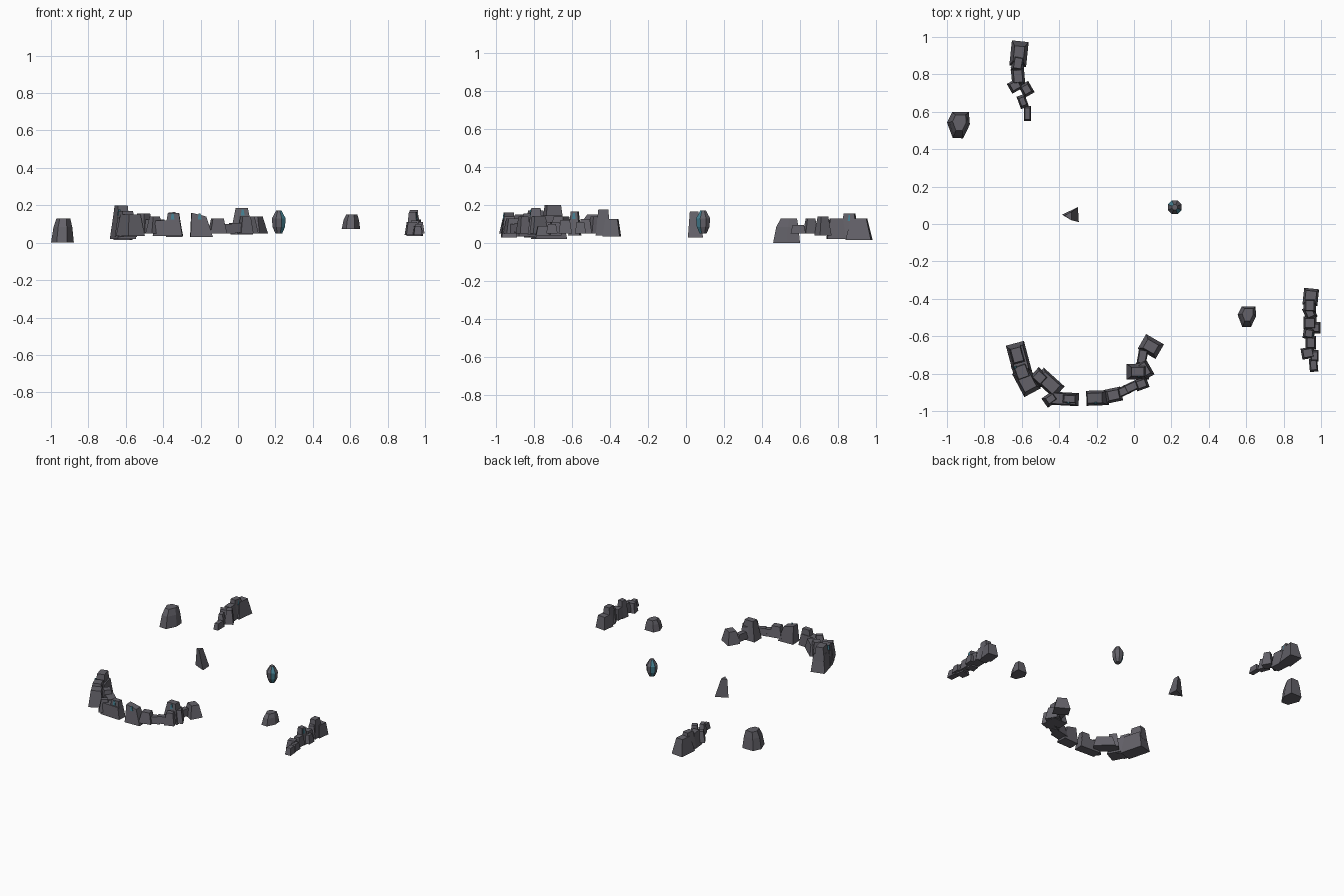
import bpy, math
from mathutils import Vector

def mat(name, c):
    m = bpy.data.materials.new(name)
    m.diffuse_color = (*c, 1)
    return m

GREY = mat("slate_grey", (0.125, 0.12, 0.14))
TEAL = mat("teal_crystal", (0.06, 0.22, 0.29))

def loft(name, rings, material=GREY):
    """Closed flat-faced solid through rings of equal point count."""
    n = len(rings[0])
    verts = [p for r in rings for p in r]
    faces = [tuple(reversed(range(n))), tuple(range(len(verts) - n, len(verts)))]
    for k in range(len(rings) - 1):
        for i in range(n):
            j = (i + 1) % n
            faces.append((k*n + i, k*n + j, (k+1)*n + j, (k+1)*n + i))
    me = bpy.data.meshes.new(name)
    me.from_pydata(verts, [], faces)
    me.materials.append(material)
    ob = bpy.data.objects.new(name, me)
    bpy.context.collection.objects.link(ob)
    return ob

def block(name, x, y, z0, z1, l, w, ang=0, taper=0.62, shift=(0, 0), slope=0, material=GREY):
    """Tapered boulder block; shift moves the top, slope tilts it along its length."""
    a = math.radians(ang)
    c, s = math.cos(a), math.sin(a)
    rings = []
    for z, f, t in ((z0, 1, 0), (z1, taper, 1)):
        ring = []
        for sx, sy in ((-1, -1), (1, -1), (1, 1), (-1, 1)):
            u = sx * l / 2 * f + shift[0] * t
            v = sy * w / 2 * f + shift[1] * t
            ring.append((x + u*c - v*s, y + u*s + v*c, z + sx * slope * t))
        rings.append(ring)
    return loft(name, rings, material)

def cluster(name, rows):
    for i, r in enumerate(rows):
        block(f"{name}_{i + 1}", *r)

# left half of the front arc
cluster("arc_left_rock", [
    (-0.615, -0.72, 0.02, 0.145, 0.17, 0.10, 105, 0.74),
    (-0.625, -0.70, 0.10, 0.20, 0.10, 0.07, 105, 0.75),
    (-0.575, -0.84, 0.035, 0.15, 0.14, 0.10, 118, 0.70),
    (-0.600, -0.79, 0.03, 0.17, 0.10, 0.09, 110, 0.65),
    (-0.455, -0.85, 0.05, 0.125, 0.15, 0.085, -42, 0.72),
    (-0.505, -0.82, 0.05, 0.155, 0.08, 0.075, -42, 0.65),
    (-0.375, -0.935, 0.035, 0.12, 0.16, 0.07, -3, 0.80),
    (-0.345, -0.935, 0.06, 0.16, 0.09, 0.055, -3, 0.65),
    (-0.445, -0.935, 0.05, 0.14, 0.08, 0.06, 35, 0.55),
])

# right half of the front arc
cluster("arc_right_rock", [
    (-0.195, -0.93, 0.03, 0.15, 0.12, 0.08, 2, 0.66, (-0.015, 0), -0.01),
    (-0.11, -0.915, 0.05, 0.13, 0.09, 0.075, 12, 0.65),
    (-0.06, -0.895, 0.05, 0.10, 0.08, 0.05, 25, 0.75),
    (-0.01, -0.87, 0.055, 0.105, 0.09, 0.05, 25, 0.75),
    (0.04, -0.855, 0.05, 0.14, 0.07, 0.06, 20, 0.65),
    (0.02, -0.79, 0.045, 0.185, 0.12, 0.085, 0, 0.55),
    (0.05, -0.78, 0.05, 0.14, 0.08, 0.10, 30, 0.65),
    (0.045, -0.71, 0.06, 0.11, 0.05, 0.09, -10, 0.75),
    (0.09, -0.655, 0.05, 0.14, 0.11, 0.09, -30, 0.60),
])

# rock wall on the right edge
cluster("right_wall_rock", [
    (0.945, -0.39, 0.035, 0.125, 0.08, 0.09, -6, 0.72),
    (0.94, -0.435, 0.04, 0.175, 0.065, 0.08, 0, 0.66),
    (0.94, -0.475, 0.05, 0.14, 0.06, 0.07, 25, 0.60),
    (0.94, -0.53, 0.05, 0.125, 0.07, 0.07, 0, 0.70),
    (0.97, -0.555, 0.05, 0.11, 0.055, 0.06, 0, 0.65),
    (0.935, -0.585, 0.04, 0.165, 0.06, 0.06, -10, 0.62),
    (0.945, -0.635, 0.05, 0.12, 0.055, 0.07, 0, 0.70),
    (0.93, -0.69, 0.04, 0.11, 0.07, 0.06, 10, 0.70),
    (0.965, -0.705, 0.05, 0.10, 0.045, 0.06, 0, 0.70),
    (0.96, -0.755, 0.04, 0.09, 0.045, 0.07, 5, 0.70),
])

# rock wall at the back left
cluster("back_wall_rock", [
    (-0.615, 0.91, 0.015, 0.13, 0.09, 0.135, -6, 0.60),
    (-0.62, 0.86, 0.03, 0.155, 0.065, 0.09, -10, 0.62),
    (-0.62, 0.79, 0.02, 0.13, 0.07, 0.10, 5, 0.65),
    (-0.635, 0.74, 0.04, 0.12, 0.07, 0.06, 30, 0.65),
    (-0.575, 0.72, 0.04, 0.14, 0.06, 0.07, 30, 0.62),
    (-0.595, 0.655, 0.05, 0.13, 0.045, 0.07, 20, 0.62),
    (-0.57, 0.59, 0.05, 0.095, 0.037, 0.08, 0, 0.75),
])

# two lone boulders sharing one six-sided outline
OUT = [(-0.58, 0.10), (-0.30, -0.58), (0.22, -0.60), (0.55, 0.02), (0.50, 0.58), (-0.32, 0.58)]
def boulder(name, x, y, z0, z1, w, d):
    rings = []
    for t, f, dx, dy in ((0, 1, 0, 0), (0.65, 0.82, 0.02, 0.03), (1, 0.6, 0.04, 0.10)):
        rings.append([(x + (px*f + dx)*w, y + (py*f + dy)*d, z0 + t*(z1 - z0)) for px, py in OUT])
    loft(name, rings)
boulder("large_boulder", -0.937, 0.53, 0.0, 0.13, 0.108, 0.12)
boulder("small_boulder", 0.605, -0.495, 0.072, 0.15, 0.088, 0.095)

# leaning three-sided spire
spire = loft("spire", [
    [(-0.385, 0.05, 0.03), (-0.295, 0.01, 0.03), (-0.30, 0.09, 0.03)],
    [(-0.372, 0.045, 0.16), (-0.335, 0.02, 0.165), (-0.335, 0.065, 0.165)]])

# floating gem, teal on the two opposite diagonal sides
def ring(z, r, n=8):
    return [(0.218 + r*math.cos(2*math.pi*(i + .5)/n), 0.09 + r*math.sin(2*math.pi*(i + .5)/n), z)
            for i in range(n)]
gem = loft("floating_gem", [ring(0.05, 0.02), ring(0.085, 0.036), ring(0.13, 0.04), ring(0.172, 0.015)])
gem.data.materials.append(TEAL)
diag = Vector((1, -1, 0)).normalized()
for p in gem.data.polygons:
    if abs(p.normal.dot(diag)) > 0.8:
        p.material_index = 1

# small teal shards set into the rock faces
for i, (x, y, z, a) in enumerate([
        (-0.635, -0.768, 0.165, 15), (-0.35, -0.954, 0.145, 0), (-0.205, -0.957, 0.143, 0),
        (0.025, -0.815, 0.165, 0), (0.957, -0.44, 0.155, 90), (0.952, -0.59, 0.145, 90),
        (-0.602, 0.86, 0.135, 90)]):
    block(f"teal_shard_{i + 1}", x, y, z - 0.02, z + 0.012, 0.02, 0.014, a, 0.5, material=TEAL)
